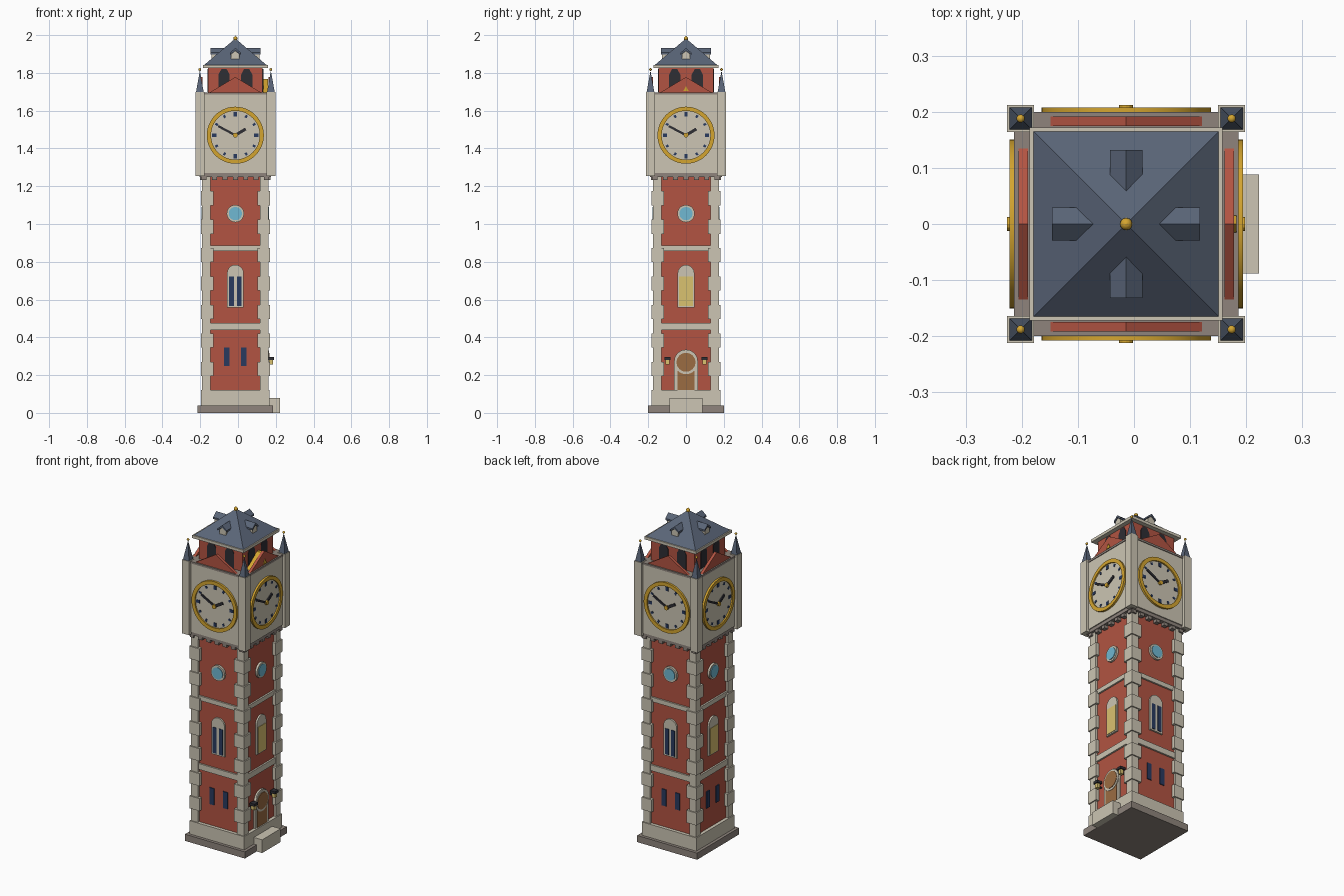
import bpy, bmesh, math
from mathutils import Matrix, Vector

cube = bpy.data.objects.get("Cube")
if cube:
    bpy.data.objects.remove(cube, do_unlink=True)

CX = -0.014  # tower axis
ALL = (0, 1, 2, 3)  # front, right, back, left


def material(name, rgb):
    lin = [(c / 255 / 12.92 if c < 11 else ((c / 255 + 0.055) / 1.055) ** 2.4) for c in rgb]
    m = bpy.data.materials.new(name)
    m.use_nodes = True
    m.diffuse_color = (*lin, 1)
    m.node_tree.nodes["Principled BSDF"].inputs["Base Color"].default_value = (*lin, 1)
    return m


BRICK = material("red brick", (178, 84, 66))
STONE = material("pale stone", (204, 197, 179))
GREY = material("grey stone", (142, 132, 124))
SLATE = material("blue slate", (90, 101, 120))
GOLD = material("gold", (212, 165, 48))
NAVY = material("navy", (40, 58, 95))
GLASS = material("sky glass", (112, 184, 210))
AMBER = material("amber glow", (218, 194, 112))
WOOD = material("brown wood", (155, 108, 66))
DARK = material("charcoal", (46, 46, 52))


def finish(name, bm, mat, smooth=False):
    bmesh.ops.recalc_face_normals(bm, faces=bm.faces)
    me = bpy.data.meshes.new(name)
    bm.to_mesh(me)
    bm.free()
    me.materials.append(mat)
    ob = bpy.data.objects.new(name, me)
    ob.location.x = CX
    bpy.context.collection.objects.link(ob)
    if smooth:
        bpy.ops.object.select_all(action='DESELECT')
        ob.select_set(True)
        bpy.context.view_layer.objects.active = ob
        bpy.ops.object.shade_smooth_by_angle()
    return ob


def plates(name, mat, outlines, d0, d1, sides=ALL):
    """Outlines in wall coordinates (u, z), extruded outward from d0 to d1 on each side."""
    bm = bmesh.new()
    for k in sides:
        rot = Matrix.Rotation(k * math.pi / 2, 3, 'Z')
        for pts in outlines:
            a, b = [[bm.verts.new(rot @ Vector((u, -d, z))) for u, z in pts] for d in (d0, d1)]
            bm.faces.new(a)
            bm.faces.new(b)
            for i in range(len(pts)):
                j = (i + 1) % len(pts)
                bm.faces.new((a[i], a[j], b[j], b[i]))
    return finish(name, bm, mat)


def rect(u0, u1, z0, z1):
    return [(u0, z0), (u1, z0), (u1, z1), (u0, z1)]


def disc(u, z, r, n=32):
    return [(u + r * math.cos(2 * math.pi * i / n), z + r * math.sin(2 * math.pi * i / n)) for i in range(n)]


def arch(u, half, z0, spring, n=10):
    curve = [(u + half * math.cos(math.pi * i / n), spring + half * math.sin(math.pi * i / n)) for i in range(n + 1)]
    return [(u - half, z0), (u + half, z0)] + curve


def bar(angle, r0, r1, w, z):
    """Rectangle along a clock-wise angle measured from twelve."""
    s, c = math.sin(angle), math.cos(angle)
    return [(s * r + c * o, z + c * r - s * o) for r, o in ((r0, -w), (r0, w), (r1, w), (r1, -w))]


def boxes(name, mat, items):
    """Each item is (x, y, half x, half y, z0, z1)."""
    bm = bmesh.new()
    for x, y, hx, hy, z0, z1 in items:
        m = Matrix.Translation((x, y, (z0 + z1) / 2)) @ Matrix.Diagonal((hx * 2, hy * 2, z1 - z0, 1))
        bmesh.ops.create_cube(bm, size=1, matrix=m)
    return finish(name, bm, mat)


def block(name, mat, half, z0, z1):
    return boxes(name, mat, [(0, 0, half, half, z0, z1)])


def pyramids(name, mat, centres, half, z0, z1):
    bm = bmesh.new()
    for x, y in centres:
        m = Matrix.Translation((x, y, (z0 + z1) / 2)) @ Matrix.Rotation(math.pi / 4, 4, 'Z')
        bmesh.ops.create_cone(bm, cap_ends=True, segments=4, radius1=half * math.sqrt(2), radius2=0,
                              depth=z1 - z0, matrix=m)
    return finish(name, bm, mat)


def corners(d):
    return [(sx * d, sy * d) for sx in (-1, 1) for sy in (-1, 1)]


# Base and shaft
block("base_slab", GREY, 0.2, 0, 0.04)
block("plinth", STONE, 0.182, 0.04, 0.12)
block("shaft", BRICK, 0.162, 0.12, 1.25)
for i, (z0, z1) in enumerate(((0.44, 0.475), (0.858, 0.885))):
    block(f"string_course_{i + 1}", STONE, 0.172, z0, z1)
quoins = []
for i in range(15):
    inner, outer = (0.116, 0.183) if i % 2 else (0.131, 0.176)
    c, h, z = (inner + outer) / 2, (outer - inner) / 2, 0.12 + i * 0.0753
    quoins += [(x, y, h, h, z, z + 0.0753) for x, y in corners(c)]
boxes("corner_quoins", STONE, quoins)

# Entrance: step, arched door, lamps
boxes("door_step", STONE, [(0.207, 0, 0.03, 0.088, 0, 0.08)])
plates("door_frame", STONE, [arch(0, 0.063, 0.12, 0.272)], 0.16, 0.172, (1,))
plates("door", WOOD, [rect(-0.046, 0.046, 0.12, 0.225)], 0.16, 0.175, (1,))
plates("door_ring", STONE, [disc(0, 0.268, 0.063)], 0.16, 0.177, (1,))
plates("door_fanlight", WOOD, [disc(0, 0.268, 0.05)], 0.16, 0.18, (1,))
lamps = [(0.188, s * 0.098) for s in (-1, 1)]
boxes("lamp_glass", AMBER, [(x, y, 0.01, 0.01, 0.255, 0.281) for x, y in lamps])
boxes("lamp_cap", DARK, [(x, y, 0.016, 0.017, 0.281, 0.296) for x, y in lamps])
boxes("lamp_bracket", DARK, [(0.172, y, 0.016, 0.004, 0.262, 0.27) for x, y in lamps])

# Windows
plates("slit_windows", NAVY, [rect(s * 0.045 - 0.015, s * 0.045 + 0.015, 0.247, 0.347) for s in (-1, 1)],
       0.16, 0.167, (0, 2, 3))
plates("arched_window_frame", STONE, [arch(0, 0.044, 0.558, 0.74)], 0.16, 0.172)
plates("dark_panes", NAVY, [rect(-0.033, -0.008, 0.567, 0.722), rect(0.008, 0.033, 0.567, 0.722)],
       0.165, 0.175, (0, 2))
plates("lit_panes", AMBER, [rect(-0.036, 0.036, 0.565, 0.722)], 0.165, 0.175, (1, 3))
plates("round_window_frame", STONE, [disc(0, 1.055, 0.046)], 0.16, 0.174)
plates("round_window_glass", GLASS, [disc(0, 1.055, 0.035)], 0.165, 0.178)

# Corbel table and clock chamber
block("corbel_slab", GREY, 0.19, 1.25, 1.275)
plates("corbel_teeth", GREY, [rect(u * 0.055 - 0.013, u * 0.055 + 0.013, 1.232, 1.25) for u in range(-3, 4)],
       0.16, 0.186)
block("clock_chamber", STONE, 0.196, 1.27, 1.685)
block("chamber_cornice", GREY, 0.2, 1.685, 1.697)
boxes("corner_piers", STONE, [(x, y, 0.024, 0.024, 1.255, 1.7) for x, y in corners(0.188)])
pyramids("pier_spires", SLATE, corners(0.188), 0.02, 1.7, 1.812)
bm = bmesh.new()
for x, y in corners(0.188):
    bmesh.ops.create_icosphere(bm, subdivisions=2, radius=0.0075, matrix=Matrix.Translation((x, y, 1.818)))
finish("spire_balls", bm, GOLD, True)

# Clocks
CZ = 1.47
bm = bmesh.new()
for k in ALL:
    rot = Matrix.Rotation(k * math.pi / 2, 3, 'Z')
    n, rows = 48, []
    for i in range(n):
        a = 2 * math.pi * i / n
        rows.append([bm.verts.new(rot @ Vector((r * math.cos(a), -d, CZ + r * math.sin(a))))
                     for r, d in ((0.151, 0.194), (0.151, 0.208), (0.129, 0.208), (0.129, 0.194))])
    for i in range(n):
        p, q = rows[i], rows[(i + 1) % n]
        for j in range(4):
            m = (j + 1) % 4
            bm.faces.new((p[j], p[m], q[m], q[j]))
finish("clock_rims", bm, GOLD, True)
plates("clock_dials", STONE, [disc(0, CZ, 0.13, 48)], 0.194, 0.2)
plates("clock_marks", NAVY, [bar(i * math.pi / 6, 0.1, 0.123, 0.009, CZ) if i % 3 == 0 else
                             bar(i * math.pi / 6, 0.107, 0.122, 0.006, CZ) for i in range(12)], 0.198, 0.203)
plates("minute_hands", DARK, [bar(math.radians(-62), -0.01, 0.103, 0.006, CZ)], 0.199, 0.206)
plates("hour_hands", DARK, [bar(math.radians(59), -0.01, 0.064, 0.008, CZ)], 0.199, 0.207)
plates("clock_hubs", GOLD, [disc(0, CZ, 0.0125, 12)], 0.199, 0.212)

# Belfry with gables
block("belfry", BRICK, 0.145, 1.695, 1.83)
openings = []
for c in (-0.06, 0.06):
    openings.append([(c - 0.03, 1.7), (c + 0.03, 1.7), (c + 0.03, 1.79), (c + 0.014, 1.82),
                     (c - 0.014, 1.82), (c - 0.03, 1.79)])
plates("belfry_openings", DARK, openings, 0.14, 0.148)
plates("gables", BRICK, [[(-0.135, 1.697), (0.135, 1.697), (0, 1.778)]], 0.175, 0.192)
plates("gable_emblem", GOLD, [[(-0.015, 1.703), (0.015, 1.703), (0, 1.73)]], 0.19, 0.197, (1,))
plates("gable_backing", GOLD, [[(-0.11, 1.697), (0.11, 1.697), (0.01, 1.768), (-0.01, 1.768)]],
       0.147, 0.172, (1,))

# Roof, dormers and finial
block("eaves", STONE, 0.172, 1.825, 1.842)
pyramids("roof", SLATE, [(0, 0)], 0.165, 1.842, 1.982)
plates("dormer_walls", STONE, [[(-0.022, 1.862), (0.022, 1.862), (0.022, 1.9), (0, 1.917), (-0.022, 1.9)]],
       0.07, 0.127)
plates("dormer_roofs", SLATE, [[(-0.029, 1.897), (0, 1.918), (0.029, 1.897), (0.029, 1.907), (0, 1.932),
                                (-0.029, 1.907)]], 0.05, 0.132)
bm = bmesh.new()
for r1, r2, z0, z1 in ((0.014, 0.008, 1.968, 1.978), (0.005, 0.0, 1.985, 2.0)):
    bmesh.ops.create_cone(bm, cap_ends=True, segments=12, radius1=r1, radius2=r2, depth=z1 - z0,
                          matrix=Matrix.Translation((0, 0, (z0 + z1) / 2)))
bmesh.ops.create_uvsphere(bm, u_segments=12, v_segments=8, radius=0.011, matrix=Matrix.Translation((0, 0, 1.982)))
finish("roof_finial", bm, GOLD, True)
